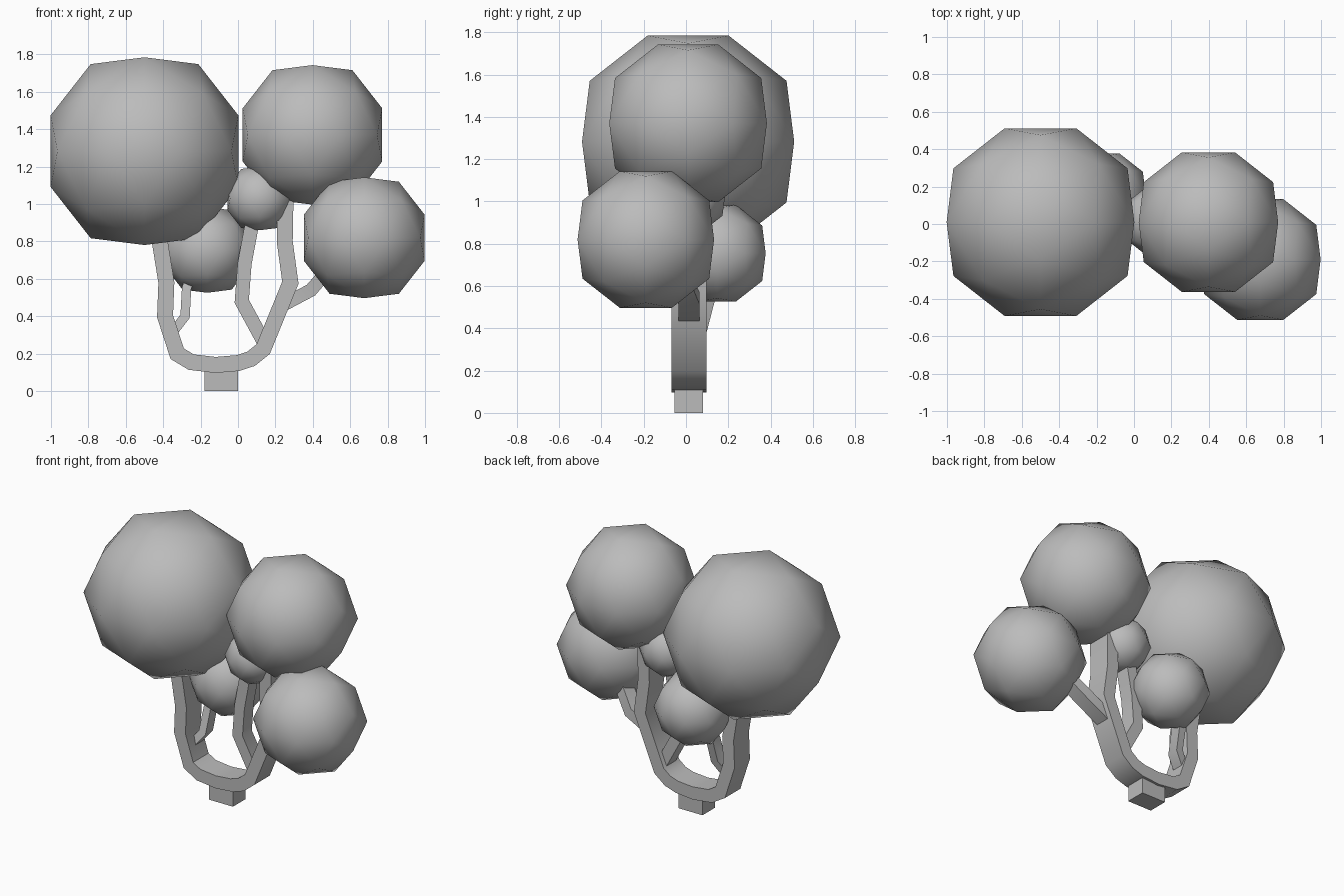
import bpy, bmesh, math
from mathutils import Vector

cube = bpy.data.objects.get("Cube")
if cube:
    bpy.data.objects.remove(cube)

grey = bpy.data.materials.new("plain_grey")
grey.use_nodes = True
colour = (0.5, 0.5, 0.5, 1)
grey.diffuse_color = colour
grey.node_tree.nodes["Principled BSDF"].inputs["Base Color"].default_value = colour


def finish(name, bm):
    bmesh.ops.recalc_face_normals(bm, faces=bm.faces)
    mesh = bpy.data.meshes.new(name)
    bm.to_mesh(mesh)
    bm.free()
    mesh.materials.append(grey)
    obj = bpy.data.objects.new(name, mesh)
    bpy.context.collection.objects.link(obj)
    bpy.ops.object.select_all(action='DESELECT')
    obj.select_set(True)
    bpy.context.view_layer.objects.active = obj
    bpy.ops.object.shade_smooth_by_angle(angle=math.radians(35))
    return obj


def foliage_ball(name, centre, radius):
    """Dodecahedron with a raised point on every face, 60 triangles."""
    phi = (1 + math.sqrt(5)) / 2
    signs = (-1, 1)
    corners = [(a, b, c) for a in signs for b in signs for c in signs]
    tips = []
    for a in signs:
        for b in signs:
            for k in range(3):
                corner, tip = [0, a / phi, b * phi], [0, a * phi, b]
                corners.append(corner[-k:] + corner[:-k])
                tips.append(tip[-k:] + tip[:-k])
    bm = bmesh.new()
    for group, reach in ((corners, 1.07), (tips, 1.09)):
        for p in group:
            bm.verts.new(Vector(centre) + Vector(p).normalized() * radius * reach)
    bmesh.ops.convex_hull(bm, input=bm.verts)
    return finish(name, bm)


def branch(name, path, width, depth):
    """Rectangular bar swept along a path, mitred at its bends."""
    pts = [Vector(p) for p in path]
    bm = bmesh.new()
    rings = []
    for i, p in enumerate(pts):
        before = (p - pts[i - 1]).normalized() if i else None
        after = (pts[i + 1] - p).normalized() if i + 1 < len(pts) else None
        tangent = ((before or after) + (after or before)).normalized()
        side = tangent.cross(Vector((0, 1, 0))).normalized()
        half = width / 2 / max(0.7, tangent.dot(after or before))
        back = Vector((0, depth / 2, 0))
        rings.append([bm.verts.new(p + side * half * s + back * t)
                      for s, t in ((-1, -1), (1, -1), (1, 1), (-1, 1))])
    for a, b in zip(rings, rings[1:]):
        for k in range(4):
            n = (k + 1) % 4
            bm.faces.new((a[k], a[n], b[n], b[k]))
    bm.faces.new(rings[0])
    bm.faces.new(rings[-1])
    return finish(name, bm)


# Foliage
foliage_ball("large_foliage", (-0.5, 0.01, 1.283), 0.502)
foliage_ball("upper_foliage", (0.398, 0.01, 1.37), 0.373)
foliage_ball("side_foliage", (0.675, -0.19, 0.82), 0.323)
foliage_ball("rear_foliage", (-0.165, 0.148, 0.755), 0.229)
foliage_ball("small_foliage", (0.115, 0.015, 1.03), 0.17)

# Trunk foot and the forked main limb
branch("trunk_foot", [(-0.09, 0.013, 0), (-0.09, 0.013, 0.14)], 0.18, 0.135)
fork = [(-0.44, 0.92), (-0.415, 0.78), (-0.383, 0.58), (-0.39, 0.4), (-0.325, 0.2),
        (-0.25, 0.155), (-0.12, 0.14), (0, 0.15), (0.07, 0.173), (0.135, 0.225),
        (0.28, 0.58), (0.25, 0.8), (0.255, 1.08)]
branch("forked_limb", [(x, 0.015, z) for x, z in fork], 0.085, 0.165)

# Smaller limbs
branch("middle_limb", [(0.15, 0.015, 0.24), (0.02, 0.015, 0.48),
                       (0.035, 0.015, 0.68), (0.08, 0.015, 0.92)], 0.075, 0.1)
branch("side_limb", [(0.24, 0.015, 0.46), (0.39, 0.015, 0.54),
                     (0.52, -0.05, 0.69)], 0.07, 0.1)
branch("rear_limb", [(-0.36, 0.03, 0.3), (-0.283, 0.06, 0.4),
                     (-0.275, 0.1, 0.55), (-0.23, 0.13, 0.68)], 0.05, 0.08)
